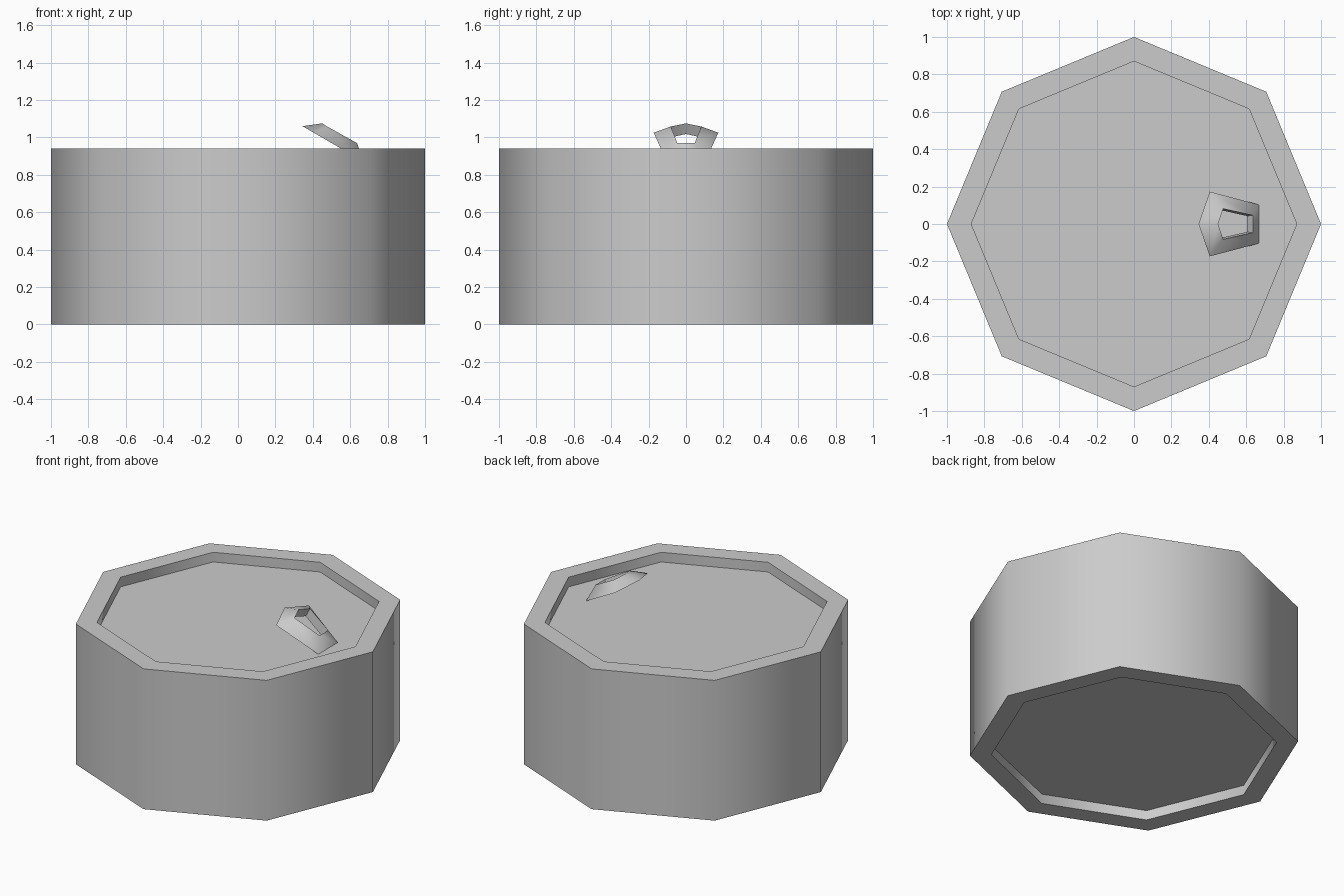
import bpy, bmesh, math

if "Cube" in bpy.data.objects:
    bpy.data.objects.remove(bpy.data.objects["Cube"])


def build(name, rings, cap_ends=False, close=False, angle=50):
    """Bridge a sequence of equal-length vertex rings into one mesh object."""
    bm = bmesh.new()
    loops = [[bm.verts.new(p) for p in ring] for ring in rings]
    n = len(loops[0])
    pairs = list(zip(loops, loops[1:]))
    if close:
        pairs.append((loops[-1], loops[0]))
    for a, b in pairs:
        for i in range(n):
            j = (i + 1) % n
            bm.faces.new((a[i], a[j], b[j], b[i]))
    if cap_ends:
        bm.faces.new(loops[0])
        bm.faces.new(loops[-1])
    bmesh.ops.recalc_face_normals(bm, faces=bm.faces)
    mesh = bpy.data.meshes.new(name)
    bm.to_mesh(mesh)
    bm.free()
    obj = bpy.data.objects.new(name, mesh)
    bpy.context.collection.objects.link(obj)
    bpy.context.view_layer.objects.active = obj
    obj.select_set(True)
    bpy.ops.object.shade_smooth_by_angle(angle=math.radians(angle))
    obj.select_set(False)
    return obj


def octagon(r, z):
    return [(r * math.cos(i * math.pi / 4), r * math.sin(i * math.pi / 4), z)
            for i in range(8)]


def mirrored_pentagon(tip, mid, end):
    """Five-point ring, symmetric across y = 0."""
    flip = lambda p: (p[0], -p[1], p[2])
    return [tip, mid, end, flip(end), flip(mid)]


# Can body: eight-sided wall with raised rims and recessed top and bottom
profile = [(0.87, 0.065), (0.87, 0), (1, 0), (1, 0.94), (0.87, 0.94), (0.87, 0.875)]
build("can_body", [octagon(r, z) for r, z in profile], cap_ends=True)

# Pull tab: tilted five-sided ring with a triangular section
outer = mirrored_pentagon((0.345, 0, 1.06), (0.405, 0.173, 1.025), (0.67, 0.103, 0.872))
inner_top = mirrored_pentagon((0.45, 0, 1.075), (0.477, 0.082, 1.058), (0.637, 0.046, 0.969))
inner_low = mirrored_pentagon((0.417, 0, 1.018), (0.447, 0.078, 1.001), (0.603, 0.043, 0.911))
build("pull_tab", [outer, inner_top, inner_low], close=True)
